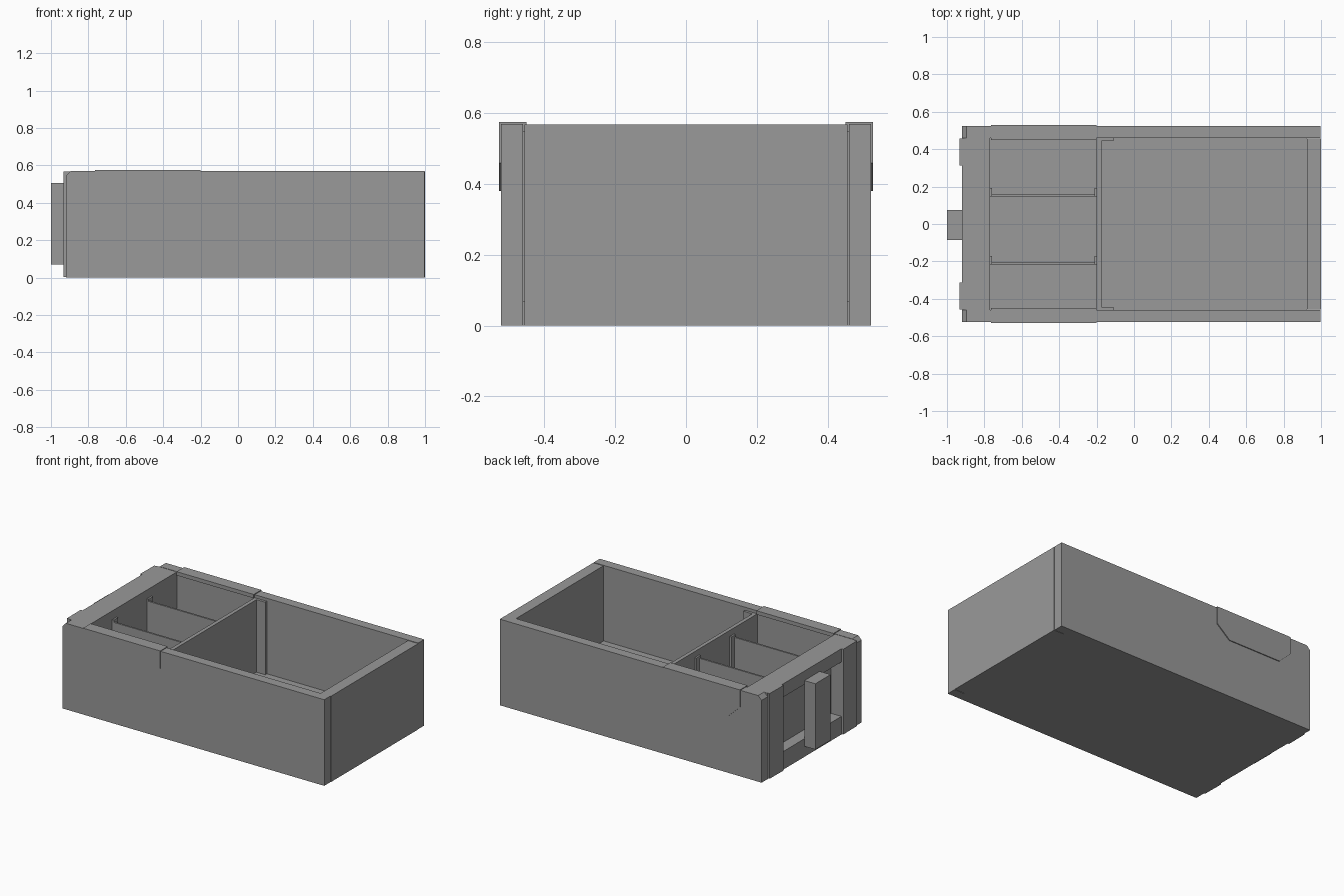
import bpy, bmesh

if "Cube" in bpy.data.objects:
    bpy.data.objects.remove(bpy.data.objects["Cube"])

grey = bpy.data.materials.new("dark_grey")
grey.diffuse_color = (0.32, 0.32, 0.32, 1)
grey.use_nodes = True
grey.node_tree.nodes["Principled BSDF"].inputs["Base Color"].default_value = grey.diffuse_color


def prism(name, pts, axis, a, b):
    """Extrude a 2D profile from a to b along 'y' (profile x,z) or 'z' (profile x,y)."""
    bm = bmesh.new()

    def put(p, t):
        return (p[0], t, p[1]) if axis == 'y' else (p[0], p[1], t)
    lo = [bm.verts.new(put(p, a)) for p in pts]
    hi = [bm.verts.new(put(p, b)) for p in pts]
    bm.faces.new(lo)
    bm.faces.new(hi[::-1])
    n = len(pts)
    for i in range(n):
        j = (i + 1) % n
        bm.faces.new((lo[i], hi[i], hi[j], lo[j]))
    bmesh.ops.recalc_face_normals(bm, faces=bm.faces)
    me = bpy.data.meshes.new(name)
    bm.to_mesh(me)
    bm.free()
    me.materials.append(grey)
    ob = bpy.data.objects.new(name, me)
    bpy.context.collection.objects.link(ob)
    return ob


def box(name, x0, x1, y0, y1, z0, z1):
    return prism(name, [(x0, y0), (x1, y0), (x1, y1), (x0, y1)], 'z', z0, z1)


def mirror_y(ob):
    m = ob.modifiers.new("mirror", 'MIRROR')
    m.use_axis = (False, True, False)
    return ob


# Outer shell: floor, long walls with a clipped top corner, end wall
box("floor", -0.845, 0.925, -0.46, 0.46, 0, 0.07)
mirror_y(prism("side_wall", [(-0.92, 0), (0.998, 0), (0.998, 0.57), (-0.895, 0.57), (-0.92, 0.545)],
               'y', 0.46, 0.523))
box("end_wall", 0.925, 1.0, -0.457, 0.457, 0, 0.568)

# Handle end: panel, rails framing the recess, raised posts, pull bar
box("handle_panel", -0.845, -0.77, -0.46, 0.46, 0, 0.568)
box("lower_rail", -0.92, -0.845, -0.46, 0.46, 0, 0.12)
box("upper_rail", -0.92, -0.845, -0.46, 0.46, 0.48, 0.568)
mirror_y(box("recess_side", -0.92, -0.845, 0.312, 0.46, 0.12, 0.48))
mirror_y(prism("raised_post", [(-0.92, 0.312), (-0.92, 0.456), (-0.932, 0.456),
                               (-0.934, 0.312)], 'z', 0.004, 0.568))
box("pull_bar", -1, -0.92, -0.085, 0.075, 0.07, 0.505)

# Cross divider with flanges against the long walls
box("cross_divider", -0.2, -0.175, -0.46, 0.46, 0.07, 0.55)
mirror_y(box("divider_flange", -0.175, -0.11, 0.443, 0.46, 0.07, 0.55))

# Two short dividers, each with a tab at both ends
for i, y in enumerate((0.148, -0.216)):
    box(f"short_divider_{i}", -0.77, -0.2, y, y + 0.012, 0.07, 0.495)
    for side, x in (("a", -0.77), ("b", -0.212)):
        box(f"divider_tab_{i}{side}", x, x + 0.012, y, y + 0.045, 0.07, 0.51)

# Saddle clips over the long walls
mirror_y(box("saddle_top", -0.765, -0.2, 0.45, 0.529, 0.55, 0.575))
mirror_y(prism("saddle_plate", [(-0.2, 0.575), (-0.2, 0.46), (-0.295, 0.38), (-0.68, 0.38),
                                (-0.765, 0.46), (-0.765, 0.575)], 'y', 0.515, 0.529))
